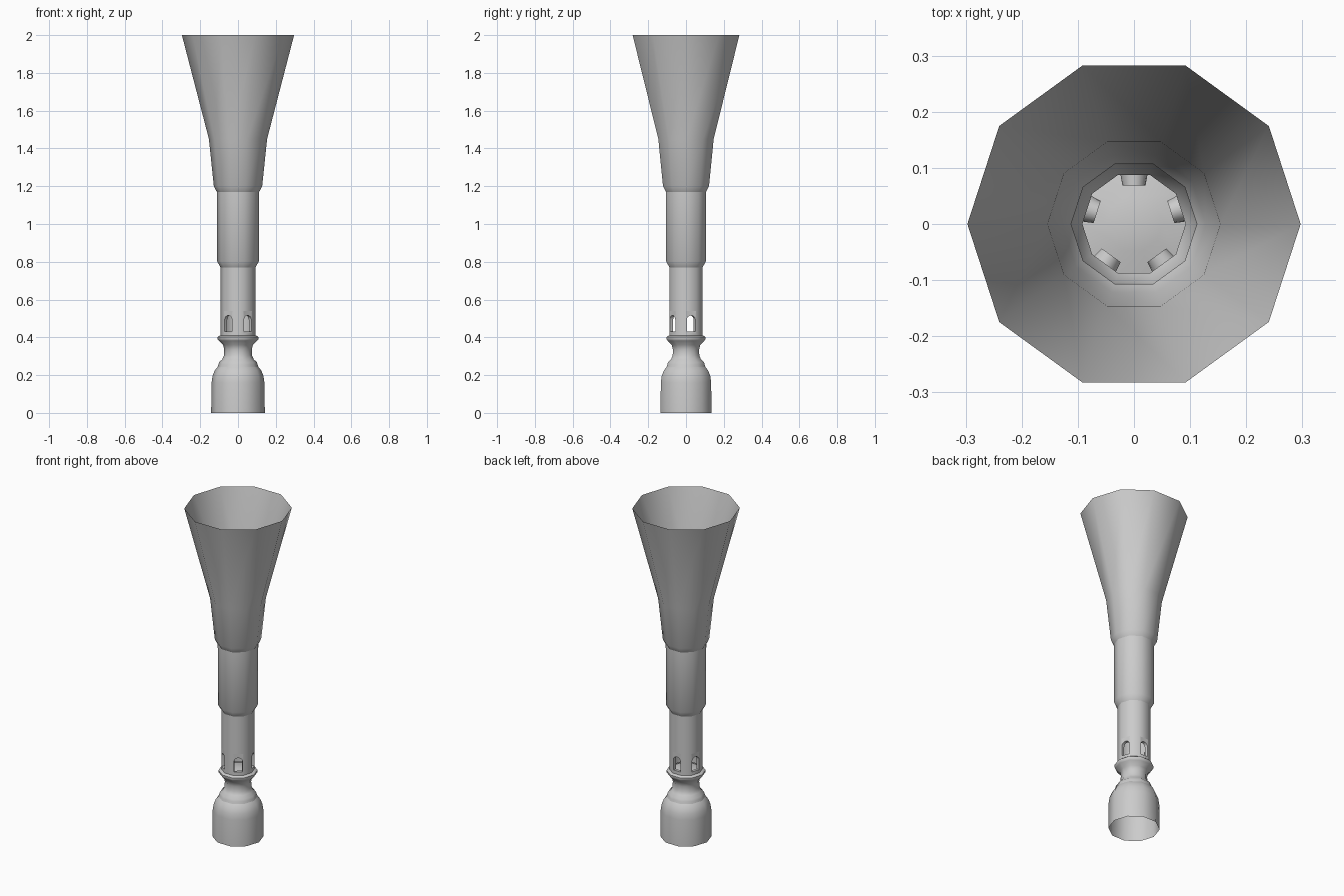
import bpy, bmesh
from math import cos, sin, pi, radians

if "Cube" in bpy.data.objects:
    bpy.data.objects.remove(bpy.data.objects["Cube"])

N = 10                      # sides of every part
WALL = 0.092                # corner radius of the pierced tube
SILL, SPRING = 0.43, 0.492  # window opening heights
PANEL = (0.418, 0.54)       # wall band that holds the windows


def finish(name, bm, weld=True):
    if weld:
        bmesh.ops.remove_doubles(bm, verts=bm.verts, dist=0.0002)
    me = bpy.data.meshes.new(name)
    bm.to_mesh(me)
    bm.free()
    ob = bpy.data.objects.new(name, me)
    bpy.context.collection.objects.link(ob)
    bpy.ops.object.select_all(action='DESELECT')
    ob.select_set(True)
    bpy.context.view_layer.objects.active = ob
    bpy.ops.object.shade_smooth_by_angle(angle=radians(38))
    return ob


def lathe(bm, profile, skip=lambda band, side: False):
    rings = [[bm.verts.new((r * cos(2 * pi * i / N), r * sin(2 * pi * i / N), z))
              for i in range(N)] for r, z in profile]
    for b, (lo, hi) in enumerate(zip(rings, rings[1:])):
        for i in range(N):
            if not skip(b, i):
                j = (i + 1) % N
                bm.faces.new((lo[i], lo[j], hi[j], hi[i]))
    return rings


def window(bm, ang):
    """Flat wall panel with an arched opening and a tapered reveal."""
    ap, W, h = WALL * cos(pi / N), WALL * sin(pi / N), 0.024

    def put(u, z, d):
        return bm.verts.new((d * cos(ang) - u * sin(ang), d * sin(ang) + u * cos(ang), z))

    arc = [(h * cos(pi * k / 8), SPRING + h * sin(pi * k / 8)) for k in range(9)]
    hole = [(h, SILL)] + arc + [(-h, SILL)]
    edge = [(W, PANEL[0])] + [(u * W / h, PANEL[1]) for u, z in arc] + [(-W, PANEL[0])]
    outer = [put(u, z, ap) for u, z in edge]
    rim = [put(u, z, ap) for u, z in hole]
    inner = [put(u * 0.86, z, 0.069) for u, z in hole]
    for a, b in ((outer, rim), (rim, inner)):
        for i in range(len(a)):
            j = (i + 1) % len(a)
            bm.faces.new((a[i], a[j], b[j], b[i]))


# bell-shaped base, open underneath
bm = bmesh.new()
lathe(bm, [(0.142, 0), (0.14, 0.16), (0.135, 0.195), (0.123, 0.225), (0.108, 0.243)])
finish("base", bm)

# waisted neck with a moulded lip
bm = bmesh.new()
lathe(bm, [(0.108, 0.243), (0.104, 0.255), (0.1, 0.268), (0.083, 0.284), (0.074, 0.305),
           (0.073, 0.335), (0.079, 0.36), (0.102, 0.382), (0.108, 0.39), (0.108, 0.402),
           (0.1, 0.408), (WALL, 0.41)])
finish("neck", bm)

# domed floor inside the tube
bm = bmesh.new()
rings = lathe(bm, [(WALL, 0.406), (0.05, 0.415)])
tip = bm.verts.new((0, 0, 0.422))
for i in range(N):
    bm.faces.new((rings[1][i], rings[1][(i + 1) % N], tip))
finish("tube_floor", bm)

# lower tube with five windows on alternate sides
bm = bmesh.new()
lathe(bm, [(WALL, 0.41), (WALL, PANEL[0]), (WALL, PANEL[1]), (WALL, 0.77)],
      skip=lambda band, side: band == 1 and side % 2 == 0)
for k in range(0, N, 2):
    window(bm, 2 * pi * (k + 0.5) / N)
finish("window_tube", bm)

# middle tube with its collar
bm = bmesh.new()
lathe(bm, [(WALL, 0.77), (0.111, 0.803), (0.112, 1.17)])
finish("middle_tube", bm)

# flaring open funnel
bm = bmesh.new()
lathe(bm, [(0.112, 1.17), (0.128, 1.2), (0.154, 1.45), (0.297, 2.0)])
finish("funnel", bm)
